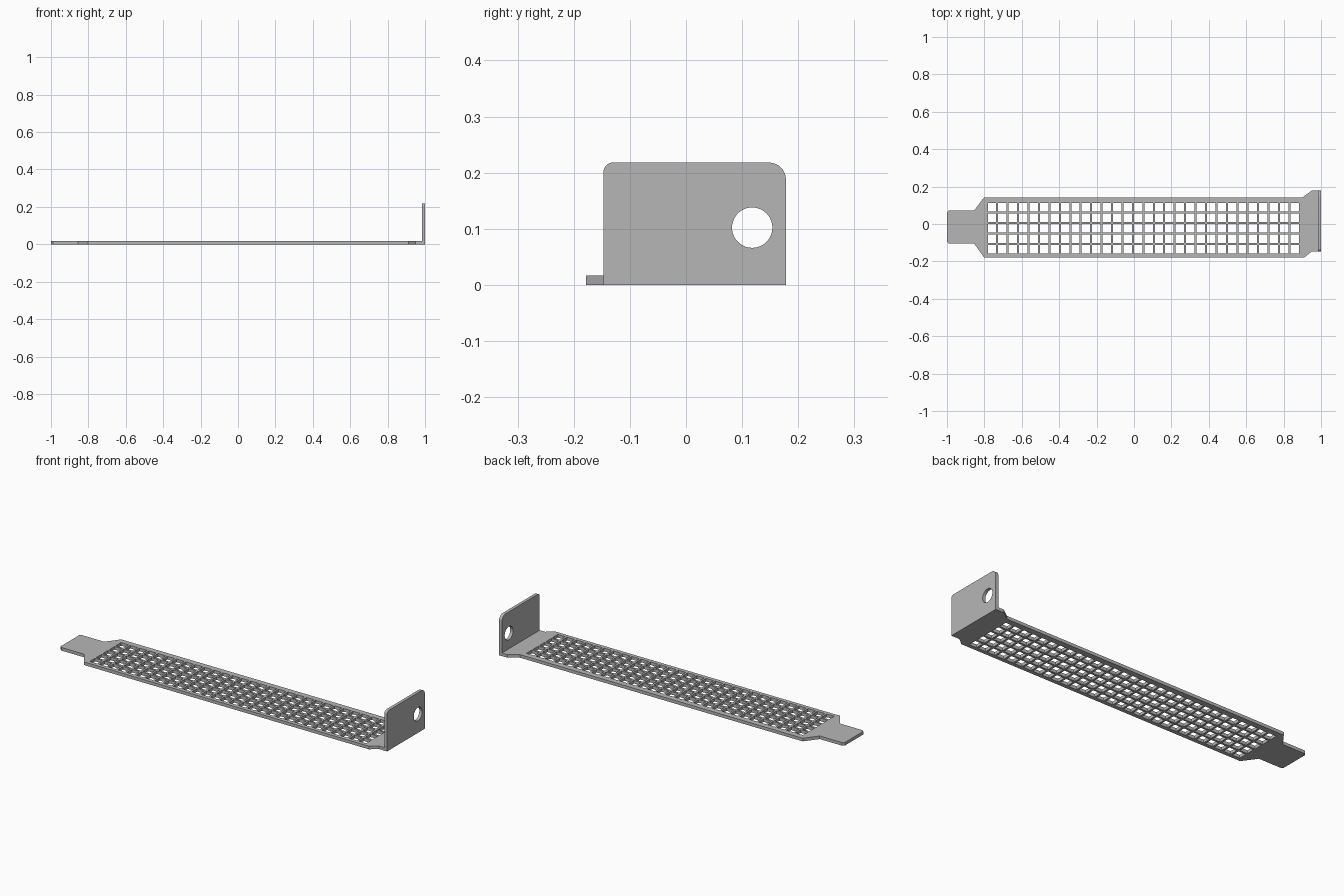
import bpy, bmesh
from math import sin, cos, pi, radians

if "Cube" in bpy.data.objects:
    bpy.data.objects.remove(bpy.data.objects["Cube"], do_unlink=True)

THICK = 0.017

steel = bpy.data.materials.new("steel grey")
steel.use_nodes = True
GREY = (0.47, 0.47, 0.47, 1)
steel.diffuse_color = GREY
steel.node_tree.nodes["Principled BSDF"].inputs["Base Color"].default_value = GREY


def arc(cx, cy, r, start, end, steps):
    """Points on an arc, angles in degrees."""
    angles = [radians(start + (end - start) * i / steps) for i in range(steps + 1)]
    return [(cx + r * cos(a), cy + r * sin(a)) for a in angles]


def sheet(name, loops, location, rotation=(0, 0, 0)):
    """Sheet metal part: first loop is the outline, the others are holes."""
    curve = bpy.data.curves.new(name, 'CURVE')
    curve.dimensions = '2D'
    curve.fill_mode = 'BOTH'
    curve.extrude = THICK / 2
    for loop in loops:
        spline = curve.splines.new('POLY')
        spline.points.add(len(loop) - 1)
        for point, (x, y) in zip(spline.points, loop):
            point.co = (x, y, 0, 1)
        spline.use_cyclic_u = True
    obj = bpy.data.objects.new(name, curve)
    bpy.context.collection.objects.link(obj)
    obj.location, obj.rotation_euler = location, rotation
    bpy.ops.object.select_all(action='DESELECT')
    obj.select_set(True)
    bpy.context.view_layer.objects.active = obj
    bpy.ops.object.convert(target='MESH')
    obj = bpy.context.object
    # Weld caps to walls
    bm = bmesh.new()
    bm.from_mesh(obj.data)
    bmesh.ops.remove_doubles(bm, verts=bm.verts, dist=0.0001)
    bmesh.ops.recalc_face_normals(bm, faces=bm.faces)
    bm.to_mesh(obj.data)
    bm.free()
    obj.data.materials.clear()
    obj.data.materials.append(steel)
    bpy.ops.object.shade_smooth_by_angle(angle=radians(30))
    return obj


# Slotted plate with a narrow tab on one end and a flared neck on the other
outline = [(-1, -0.095), (-0.99, -0.104), (-0.855, -0.104), (-0.802, -0.178),
           (0.912, -0.178), (0.95, -0.147), (1 - THICK, -0.147),
           (1 - THICK, 0.178), (0.95, 0.178), (0.9, 0.142),
           (-0.802, 0.142), (-0.855, 0.072), (-0.99, 0.072), (-1, 0.063)]

# Vent grid of square holes
PITCH, HALF, COLUMNS, ROWS = 0.0558, 0.0225, 30, 5
holes = []
for col in range(COLUMNS):
    for row in range(ROWS):
        x = 0.05 + (col - (COLUMNS - 1) / 2) * PITCH
        y = -0.023 + (row - (ROWS - 1) / 2) * PITCH
        holes.append([(x - HALF, y - HALF), (x + HALF, y - HALF),
                      (x + HALF, y + HALF), (x - HALF, y + HALF)])
sheet("vent_plate", [outline] + holes, (0, 0, THICK / 2))

# Upright mounting flange with rounded top corners and a screw hole
flange = [(-0.147, 0), (0.178, 0)]
flange += arc(0.148, 0.188, 0.03, 0, 90, 8)
flange += arc(-0.130, 0.201, 0.017, 90, 180, 8)
screw_hole = arc(0.118, 0.102, 0.036, 0, 360, 40)[:-1]
sheet("mounting_flange", [flange, screw_hole], (1 - THICK / 2, 0, 0), (pi / 2, 0, pi / 2))
